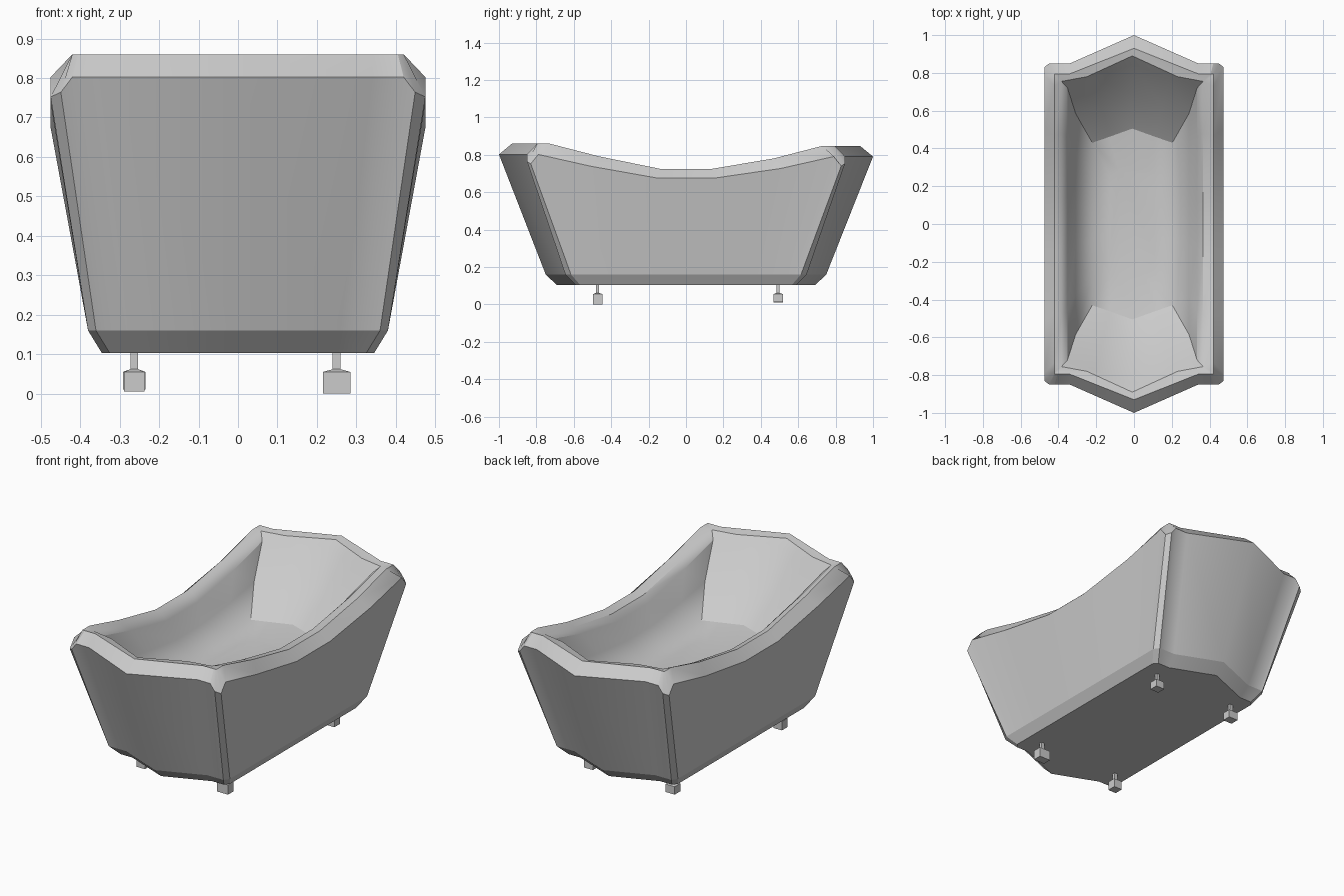
import bpy, bmesh, math

cube = bpy.data.objects.get("Cube")
if cube:
    bpy.data.objects.remove(cube)

# Single enamel grey
GREY = (0.6, 0.6, 0.6, 1)
mat = bpy.data.materials.new("light_grey")
mat.use_nodes = True
mat.diffuse_color = GREY
mat.node_tree.nodes["Principled BSDF"].inputs["Base Color"].default_value = GREY
SKIRT_Z = 0.16


def is_sharp(edge):
    """Crease hard corners and the skirt line; blend the pointed ends and floor sides."""
    a, b = (v.co for v in edge.verts)
    if abs(a.z - SKIRT_Z) + abs(b.z - SKIRT_Z) < 0.001:
        return True
    lengthwise = abs(a.x - b.x) < 0.001 and abs(a.x) < 0.25
    return not lengthwise and edge.calc_face_angle(0) > math.radians(30)


def finish(name, bm, smooth=False):
    bmesh.ops.remove_doubles(bm, verts=bm.verts, dist=0.0005)
    bmesh.ops.recalc_face_normals(bm, faces=bm.faces)
    if smooth:
        for face in bm.faces:
            face.smooth = True
        for edge in bm.edges:
            edge.smooth = not is_sharp(edge)
    mesh = bpy.data.meshes.new(name)
    bm.to_mesh(mesh)
    bm.free()
    mesh.materials.append(mat)
    bpy.context.collection.objects.link(bpy.data.objects.new(name, mesh))


def skin(bm, loops):
    """Bridge consecutive loops with quads and cap both ends."""
    n = len(loops[0])
    for a, b in zip(loops, loops[1:]):
        for i in range(n):
            j = (i + 1) % n
            bm.faces.new((a[i], a[j], b[j], b[i]))
    bm.faces.new(loops[0])
    bm.faces.new(loops[-1])


def ring(bm, tip, corner, side, z, dip=1.0, shift=0.0, low=(0, 0, 0, 0)):
    """Closed plan loop from a quarter outline: pointed end, corner points, swept side."""
    x, y = side
    quarter = [(0, tip, z)]
    quarter += [(cx, cy, z - d) for (cx, cy), d in zip(corner, low)]
    quarter += [(x, y, z),
                (x, y * 0.64, z - 0.068 * dip),
                (x, y * 0.19, z - 0.135 * dip)]
    half = quarter + [(px, -py, pz) for px, py, pz in reversed(quarter)]
    other = [(-px, py, pz) for px, py, pz in reversed(half[1:-1])]
    return [bm.verts.new((px + shift, py, pz - 0.012 * dip * (py > 0.3)))
            for px, py, pz in half + other]


def bowl_ring(bm, tip, kink, corner, z, dip):
    """Inner loop, with all corner points gathered into one sharp corner."""
    return ring(bm, tip, [kink] + [corner] * 3, corner, z, dip, shift=-0.009)


# Tub shell: outer wall, rolled rim and bowl as one skin
bm = bmesh.new()
skin(bm, [
    # underside and lower chamfer
    ring(bm, 0.69, [(0.25, 0.59), (0.31, 0.59), (0.325, 0.59), (0.345, 0.565)],
         (0.345, 0.52), 0.103, 0),
    ring(bm, 0.75, [(0.26, 0.645), (0.34, 0.645), (0.36, 0.645), (0.38, 0.615)],
         (0.38, 0.57), SKIRT_Z, 0),
    # outer rim edge
    ring(bm, 1.0, [(0.34, 0.85), (0.42, 0.85), (0.449, 0.85), (0.475, 0.83)],
         (0.475, 0.79), 0.802, 0.94, low=[0, 0, 0.038, 0.05]),
    # rim top
    ring(bm, 0.93, [(0.34, 0.795), (0.405, 0.795), (0.42, 0.795), (0.42, 0.785)],
         (0.42, 0.73), 0.86),
    # rounded inner lip
    bowl_ring(bm, 0.89, (0.24, 0.78), (0.375, 0.755), 0.851, 1),
    # bowl opening, wall and floor
    bowl_ring(bm, 0.845, (0.2, 0.772), (0.343, 0.72), 0.815, 1),
    bowl_ring(bm, 0.69, (0.16, 0.625), (0.3, 0.585), 0.64, 0.5),
    bowl_ring(bm, 0.505, (0.12, 0.462), (0.212, 0.43), 0.505, 0.15),
    bowl_ring(bm, 0.3, (0.07, 0.28), (0.12, 0.26), 0.48, 0),
])
finish("tub_shell", bm, smooth=True)


def foot(name, x, y, width, base):
    """Square block with a shallow pyramid top and a thin stem up to the tub."""
    bm = bmesh.new()
    levels = [(width, 0.05, base), (width, 0.05, 0.055),
              (0.02, 0.016, 0.062), (0.02, 0.016, 0.112)]
    skin(bm, [[bm.verts.new((x + sx * w / 2, y + sy * d / 2, z))
               for sx, sy in ((-1, -1), (1, -1), (1, 1), (-1, 1))]
              for w, d, z in levels])
    finish(name, bm)


# Four small feet
foot("front_left_foot", 0.25, -0.472, 0.07, 0.0)
foot("front_right_foot", -0.263, -0.472, 0.052, 0.005)
foot("back_left_foot", 0.25, 0.493, 0.055, 0.012)
foot("back_right_foot", -0.263, 0.493, 0.058, 0.01)
